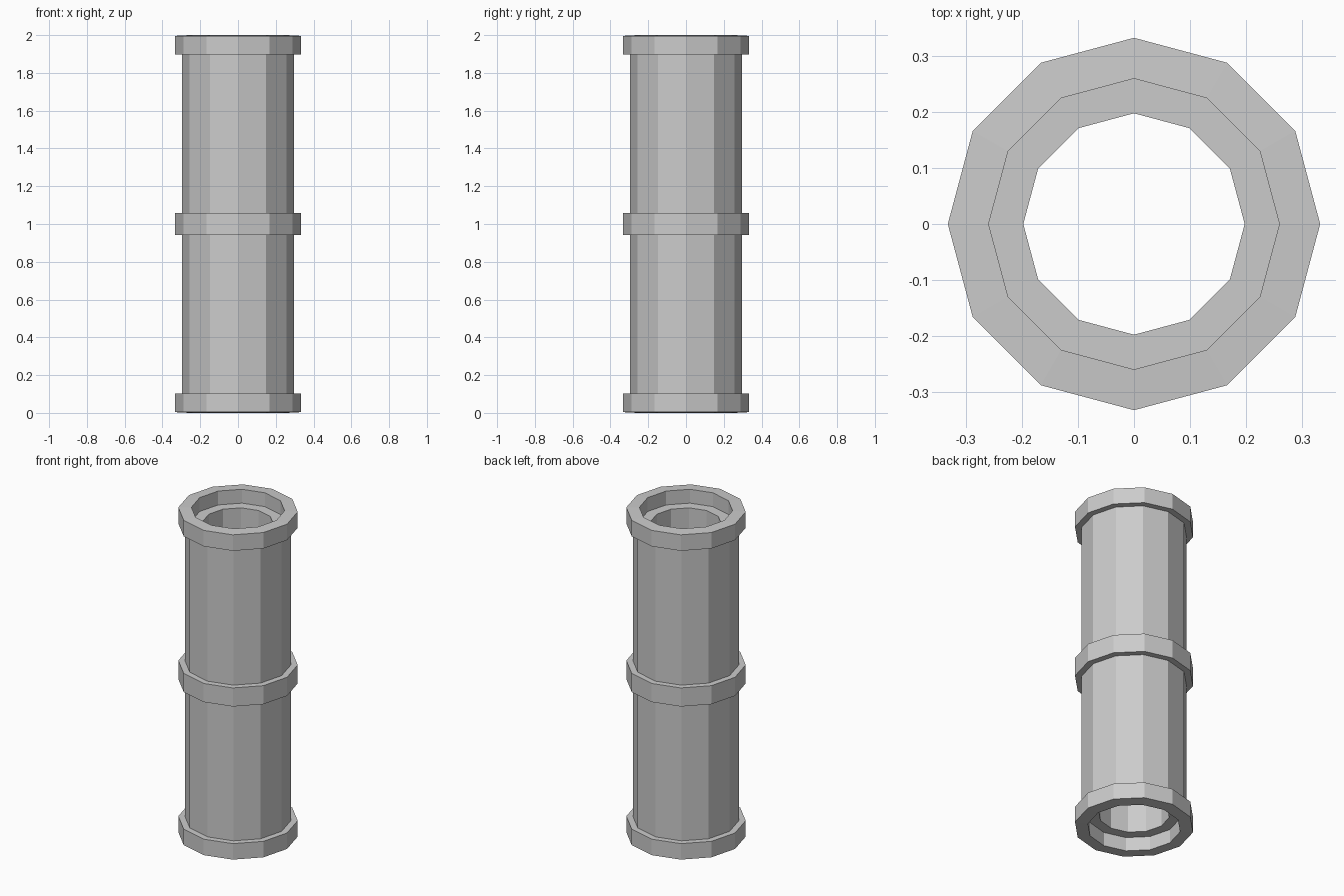
import bpy, bmesh
from math import cos, sin, pi

if "Cube" in bpy.data.objects:
    bpy.data.objects.remove(bpy.data.objects["Cube"])

SIDES = 12


def lathe(name, profile):
    """Spin a closed (radius, z) profile into a flat-faced ring solid."""
    bm = bmesh.new()
    rings = [[bm.verts.new((r * cos(2 * pi * i / SIDES), r * sin(2 * pi * i / SIDES), z))
              for i in range(SIDES)] for r, z in profile]
    for k, a in enumerate(rings):
        b = rings[(k + 1) % len(rings)]
        for i in range(SIDES):
            j = (i + 1) % SIDES
            bm.faces.new((a[i], a[j], b[j], b[i]))
    bmesh.ops.recalc_face_normals(bm, faces=bm.faces)
    mesh = bpy.data.meshes.new(name)
    bm.to_mesh(mesh)
    bm.free()
    obj = bpy.data.objects.new(name, mesh)
    bpy.context.collection.objects.link(obj)
    return obj


# Lower half profile: bore, socket step, end collar, pipe wall, half of middle collar
BORE, SOCKET, WALL, COLLAR = 0.198, 0.26, 0.296, 0.333
lower = [(BORE, 0.085), (SOCKET, 0.085), (SOCKET, 0.0), (COLLAR, 0.004),
         (COLLAR, 0.102), (WALL, 0.102), (WALL, 0.943), (COLLAR, 0.943)]

# Upper half mirrors the lower about z = 1
upper = [(r, 2 - z) for r, z in reversed(lower)]
lathe("pipe_section", lower + upper)
